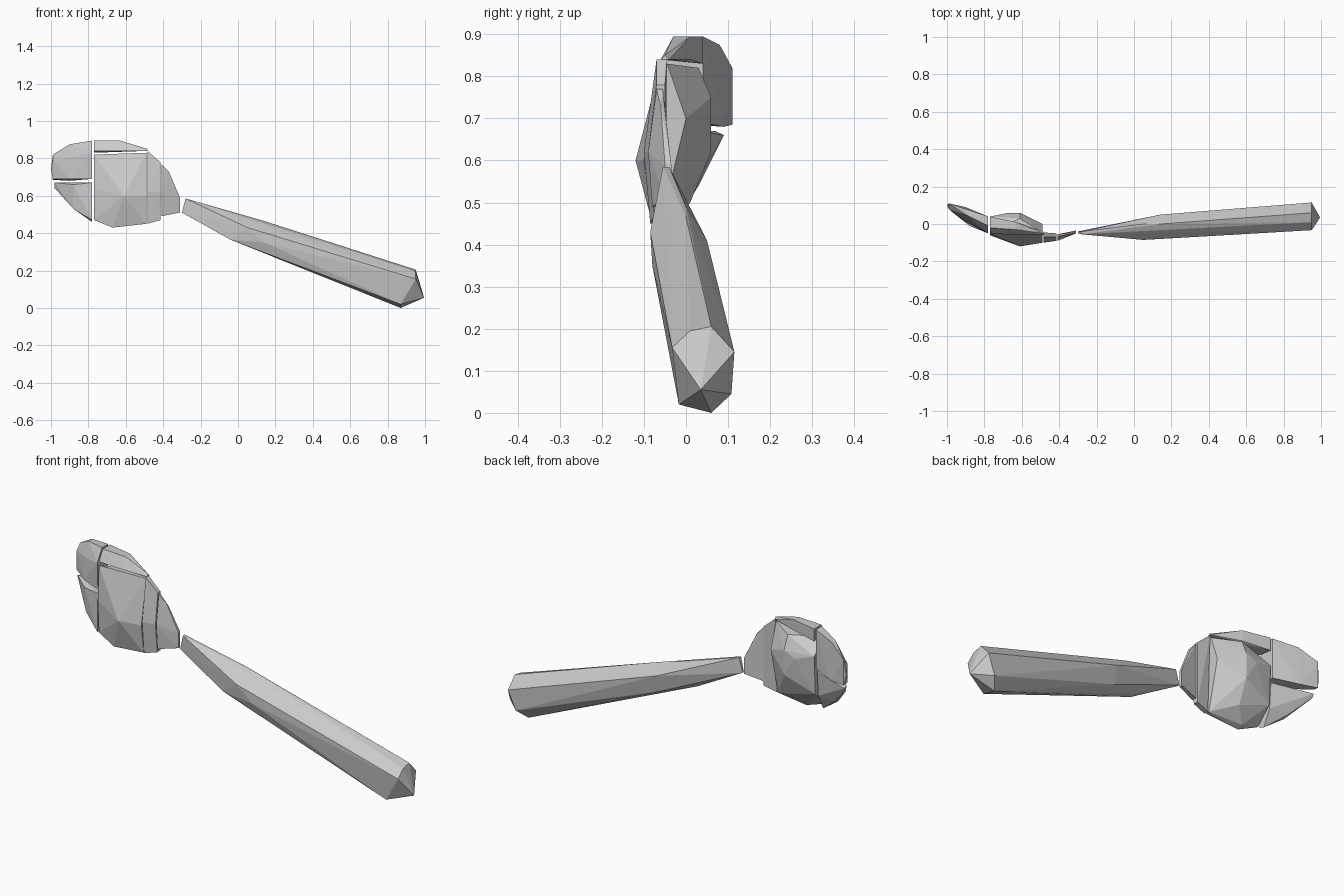
import bpy
import bmesh

default_cube = bpy.data.objects.get("Cube")
if default_cube:
    bpy.data.objects.remove(default_cube, do_unlink=True)

# One plain grey for the whole spoon
grey = bpy.data.materials.new("plain grey")
grey.use_nodes = True
colour = (0.6, 0.6, 0.6, 1)
grey.diffuse_color = colour
grey.node_tree.nodes["Principled BSDF"].inputs["Base Color"].default_value = colour

CENTI = 0.01


def section(x, *corners):
    """Corners (y, z) of one cross-section standing at the given x, in hundredths."""
    return [(x * CENTI, y * CENTI, z * CENTI) for y, z in corners]


def faceted_part(name, *sections):
    """Wrap a flat-faced convex skin around a run of cross-sections."""
    bm = bmesh.new()
    for corners in sections:
        for corner in corners:
            bm.verts.new(corner)
    result = bmesh.ops.convex_hull(bm, input=bm.verts[:])
    # Drop any points which ended up inside the skin
    loose = {v for v in result["geom_interior"] + result["geom_unused"]
             if isinstance(v, bmesh.types.BMVert) and not v.link_faces}
    bmesh.ops.delete(bm, geom=list(loose), context="VERTS")
    bmesh.ops.recalc_face_normals(bm, faces=bm.faces[:])
    mesh = bpy.data.meshes.new(name)
    bm.to_mesh(mesh)
    bm.free()
    mesh.materials.append(grey)
    part = bpy.data.objects.new(name, mesh)
    bpy.context.collection.objects.link(part)
    return part


# Long handle: thin at the neck, widening to a faceted pointed end
faceted_part(
    "handle",
    section(-30, (-5, 51), (-4, 51)),
    section(-28, (-5.5, 58.5), (-4, 58.5)),
    section(-4, (-7, 36.5), (-4, 37)),
    section(5, (0, 49), (-8.5, 43)),
    section(14, (-8, 35), (5, 41), (0, 46.5), (3, 32)),
    section(87, (6, 0), (-1.7, 2)),
    section(91, (10.8, 4.5)),
    section(95, (-3.3, 15.5), (11.5, 14.5), (1, 19.5), (6, 20.5)),
    section(99.5, (3.5, 5.5)),
)

# Thin neck joining the handle to the bowl
faceted_part(
    "neck",
    section(-41, (-8, 49), (-5.5, 49), (-7, 77), (-5.5, 77), (-9, 62)),
    section(-37, (-6, 73), (-5, 72)),
    section(-31, (-5, 51), (-3.5, 51), (-5, 59), (-3.5, 59)),
)

# Slab at the root of the bowl
faceted_part(
    "bowl_root",
    section(-48.5, (-8.5, 45), (-6, 45), (-7, 84), (-4.5, 84), (-10, 62)),
    section(-41.5, (-7.5, 47), (-5, 47), (-7, 78), (-5, 78), (-9, 62)),
)

# Deep middle of the bowl
faceted_part(
    "bowl_centre",
    section(-77, (-5, 82), (4, 75), (3, 55), (-5, 47), (-6, 64)),
    section(-67, (-7, 43), (-4, 44), (6, 72)),
    section(-61, (-12, 60), (3, 82), (6, 75), (6, 62), (1, 50)),
    section(-49, (-6, 83), (-4.5, 83), (0, 70), (-8, 45), (-6, 45), (-10, 60)),
)

# Rim strip over the top of the bowl
faceted_part(
    "upper_rim",
    section(-77, (-5, 84), (4, 83), (4, 89.5), (-2, 89.5)),
    section(-63, (-6, 84), (1, 84), (1, 89.5), (-3, 89.5)),
    section(-48.5, (-6, 84), (-4, 84), (-5, 85)),
)

# Upper and lower halves of the bowl tip
faceted_part(
    "upper_tip",
    section(-78, (-4.5, 69), (-5, 83), (-1, 89.5), (4, 89.5), (4, 69)),
    section(-90, (1, 69), (2, 80), (5, 87.5), (8, 87.5), (9, 68)),
    section(-99, (8, 69), (8, 79), (11, 68.5), (11, 82)),
    section(-100, (10, 74)),
)
faceted_part(
    "lower_tip",
    section(-78, (-4.5, 67), (3, 67), (-5, 47), (-2, 46), (2, 54)),
    section(-88, (0, 53), (3, 54), (-1, 66)),
    section(-98, (7, 67), (9, 66), (8, 64)),
)
